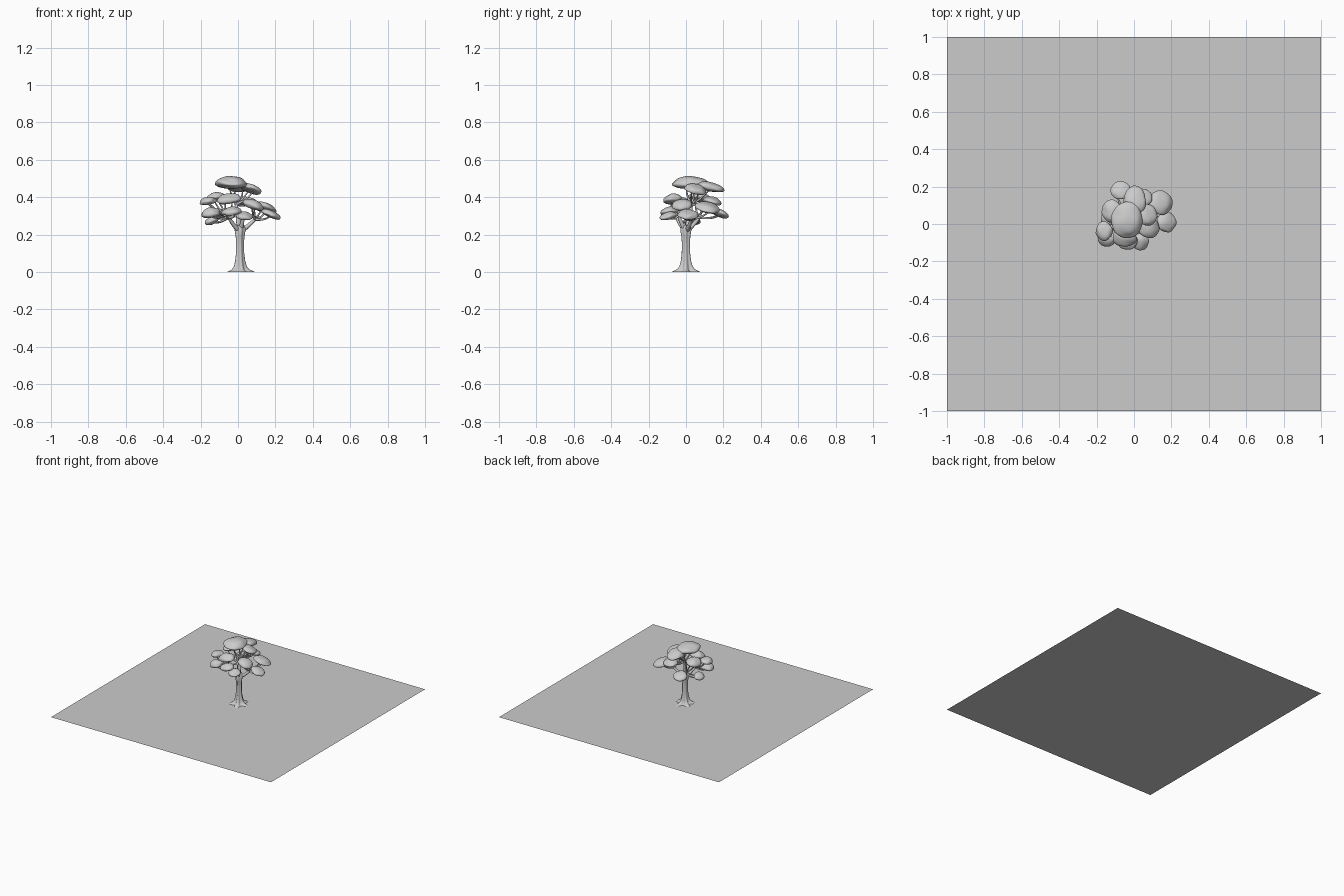
import bpy, bmesh, math
from mathutils import Vector, Matrix, noise

if "Cube" in bpy.data.objects:
    bpy.data.objects.remove(bpy.data.objects["Cube"])


def make_object(name, bm, smooth=True):
    bmesh.ops.recalc_face_normals(bm, faces=bm.faces)
    for f in bm.faces:
        f.smooth = smooth
    me = bpy.data.meshes.new(name)
    bm.to_mesh(me)
    bm.free()
    ob = bpy.data.objects.new(name, me)
    bpy.context.collection.objects.link(ob)
    return ob


# square base sheet
bm = bmesh.new()
bmesh.ops.create_grid(bm, x_segments=1, y_segments=1, size=1)
make_object("base_sheet", bm, False)

# fluted trunk with root flare: (z, radius, lobe depth)
profile = [(0.0, 0.062, 0.30), (0.006, 0.052, 0.34), (0.014, 0.039, 0.28),
           (0.03, 0.031, 0.2), (0.06, 0.025, 0.15), (0.1, 0.021, 0.12),
           (0.15, 0.020, 0.12), (0.19, 0.022, 0.13), (0.225, 0.028, 0.12),
           (0.25, 0.022, 0.05)]
SIDES = 40
bm = bmesh.new()
rings = []
for z, r, lobe in profile:
    ring = []
    for i in range(SIDES):
        a = 2 * math.pi * i / SIDES
        k = r * (1 + lobe * math.cos(5 * a + z * 3))
        ring.append(bm.verts.new((0.01 + k * math.cos(a), k * math.sin(a), z)))
    rings.append(ring)
for lo, hi in zip(rings, rings[1:]):
    for i in range(SIDES):
        j = (i + 1) % SIDES
        bm.faces.new((lo[i], lo[j], hi[j], hi[i]))
bm.faces.new(rings[-1])
make_object("trunk", bm)


# tapered curved limb
def limb(name, points, r0, r1):
    cu = bpy.data.curves.new(name, 'CURVE')
    cu.dimensions = '3D'
    cu.bevel_depth = 1.0
    cu.bevel_resolution = 2
    cu.resolution_u = 6
    cu.use_fill_caps = True
    sp = cu.splines.new('BEZIER')
    sp.bezier_points.add(len(points) - 1)
    for i, (bp, p) in enumerate(zip(sp.bezier_points, points)):
        bp.co = p
        bp.handle_left_type = bp.handle_right_type = 'AUTO'
        bp.radius = r0 + (r1 - r0) * i / (len(points) - 1)
    ob = bpy.data.objects.new(name, cu)
    bpy.context.collection.objects.link(ob)


# main boughs leave the trunk fork
fork = Vector((0.01, 0, 0.215))
boughs = [Vector(p) for p in ((0.09, 0.03, 0.28), (-0.05, -0.05, 0.29),
                              (-0.05, 0.07, 0.29), (0.03, -0.04, 0.30),
                              (-0.01, 0.03, 0.36))]
for n, tip in enumerate(boughs):
    mid = fork.lerp(tip, 0.5) + Vector((0, 0, -0.004))
    limb(f"bough_{n + 1}", [fork, mid, tip], 0.015, 0.008)

# leaf pads: x, y, z, half sizes, droop, bough it hangs from
pads = [
    (-0.035, 0.02, 0.470, 0.085, 0.095, 0.042, 0.0, 4),
    (0.005, 0.125, 0.450, 0.060, 0.078, 0.032, 0.2, 4),
    (0.070, 0.050, 0.440, 0.055, 0.060, 0.026, 0.4, 4),
    (-0.160, -0.040, 0.375, 0.045, 0.050, 0.026, 0.15, 1),
    (-0.050, -0.070, 0.385, 0.065, 0.050, 0.034, 0.2, 1),
    (0.080, -0.020, 0.355, 0.058, 0.055, 0.032, 0.3, 0),
    (-0.120, 0.070, 0.395, 0.055, 0.060, 0.030, 0.25, 2),
    (0.140, 0.115, 0.340, 0.068, 0.065, 0.030, 0.35, 0),
    (0.175, 0.010, 0.305, 0.055, 0.055, 0.024, 0.4, 0),
    (-0.075, 0.180, 0.310, 0.052, 0.050, 0.024, 0.4, 2),
    (-0.145, -0.070, 0.310, 0.052, 0.052, 0.034, 0.2, 1),
    (-0.035, -0.090, 0.320, 0.055, 0.048, 0.027, 0.2, 1),
    (0.035, -0.095, 0.295, 0.045, 0.045, 0.025, 0.3, 3),
    (-0.140, 0.030, 0.270, 0.038, 0.045, 0.026, 0.4, 2),
    (0.040, 0.140, 0.375, 0.055, 0.050, 0.027, 0.25, 4),
]
for n, (x, y, z, rx, ry, rz, droop, b) in enumerate(pads):
    c = Vector((x, y, z))
    out = Vector((x, y, 0)).normalized()
    tilt = Matrix.Rotation(droop, 3, Vector((0, 0, 1)).cross(out))
    bm = bmesh.new()
    bmesh.ops.create_icosphere(bm, subdivisions=4, radius=1)
    for v in bm.verts:
        p = v.co.copy()
        # gentle lumps, domed top and flattened underside
        p *= 1 + 0.13 * noise.noise(p * 1.3 + Vector((n * 7.3, n * 2.1, 0)))
        h = p.z * rz * (1.0 if p.z > 0 else 0.6)
        v.co = c + tilt @ Vector((p.x * rx, p.y * ry, h))
    make_object(f"leaf_pad_{n + 1}", bm)

    # twigs fanning from the bough into the pad
    start = boughs[b]
    side = Vector((-out.y, out.x, 0)) * 0.022
    for k in (-1, 1):
        end = c + side * k - Vector((0, 0, rz * 0.3))
        mid = start.lerp(end, 0.55) + side * k * 0.3 - Vector((0, 0, 0.008))
        limb(f"twig_{n + 1}_{'a' if k < 0 else 'b'}", [start, mid, end], 0.007, 0.003)
